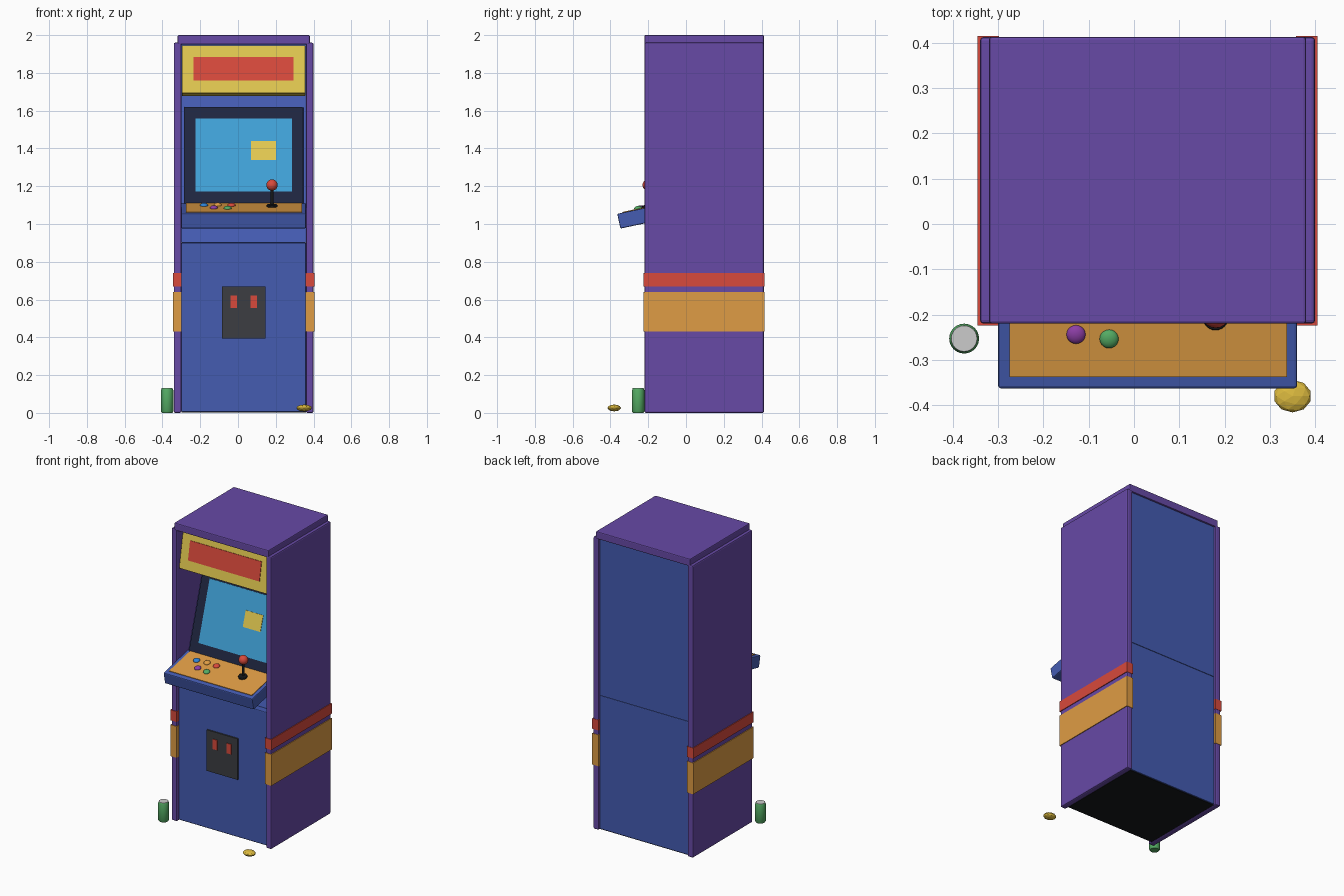
import bpy, math
from mathutils import Matrix, Vector

if "Cube" in bpy.data.objects:
    bpy.data.objects.remove(bpy.data.objects["Cube"])

CX = 0.03  # cabinet centre line


def mat(name, r, g, b):
    m = bpy.data.materials.new(name)
    m.diffuse_color = (*[(c / 255) ** 2.2 for c in (r, g, b)], 1)
    m.use_nodes = True
    m.node_tree.nodes["Principled BSDF"].inputs["Base Color"].default_value = m.diffuse_color
    return m


PURPLE = mat("purple", 103, 75, 165)
BLUE = mat("blue", 70, 92, 176)
ORANGE = mat("orange", 222, 155, 70)
RED = mat("red", 215, 75, 62)
YELLOW = mat("yellow", 226, 200, 82)
NAVY = mat("navy", 36, 42, 66)
GLASS = mat("glass", 66, 160, 214)
DARK = mat("dark", 62, 64, 68)
BLACK = mat("black", 28, 30, 32)
GREEN = mat("green", 85, 170, 100)
VIOLET = mat("violet", 140, 65, 165)
SKY = mat("sky", 50, 130, 215)
GOLD = mat("gold", 220, 185, 65)


def finish(ob, name, material, bevel=0.0, smooth=False):
    ob.name = name
    if material:
        ob.data.materials.append(material)
    if bevel:
        m = ob.modifiers.new("bevel", "BEVEL")
        m.width, m.segments = bevel, 2
    if smooth:
        bpy.ops.object.shade_smooth_by_angle(angle=math.radians(40))
    return ob


def box(name, x, y, z, material, bevel=0.0, frame=Matrix()):
    """Box from (min, max) ranges, placed in an optional tilted frame."""
    bpy.ops.mesh.primitive_cube_add(size=1)
    ob = bpy.context.object
    size = [r[1] - r[0] for r in (x, y, z)]
    mid = Vector([(r[0] + r[1]) / 2 for r in (x, y, z)])
    ob.data.transform(Matrix.Translation(mid) @ Matrix.Diagonal((*size, 1)))
    ob.matrix_world = frame
    return finish(ob, name, material, bevel)


def tilt(y, z, degrees):
    return Matrix.Translation((0, y, z)) @ Matrix.Rotation(math.radians(degrees), 4, "X")


def cylinder(name, loc, r, h, material, bevel=0.0, frame=Matrix(), sides=24):
    bpy.ops.mesh.primitive_cylinder_add(vertices=sides, radius=r, depth=h)
    ob = bpy.context.object
    ob.matrix_world = frame @ Matrix.Translation(loc)
    return finish(ob, name, material, bevel, True)


def extrude_x(name, profile, x0, x1, material):
    """Extrude a (y, z) profile along x."""
    n = len(profile)
    verts = [(x, y, z) for x in (x0, x1) for y, z in profile]
    faces = [tuple(range(n))[::-1], tuple(range(n, 2 * n))]
    faces += [(i, (i + 1) % n, n + (i + 1) % n, n + i) for i in range(n)]
    me = bpy.data.meshes.new(name)
    me.from_pydata(verts, [], faces)
    ob = bpy.data.objects.new(name, me)
    bpy.context.collection.objects.link(ob)
    return finish(ob, name, material, 0.004)


def revolve(name, profile, loc, material, sides=24):
    """Turn an (r, z) profile around a vertical axis."""
    n = len(profile)
    verts = [(r * math.cos(2 * math.pi * i / sides), r * math.sin(2 * math.pi * i / sides), z)
             for i in range(sides) for r, z in profile]
    faces = [(i * n + j, (i + 1) % sides * n + j, (i + 1) % sides * n + j + 1, i * n + j + 1)
             for i in range(sides) for j in range(n - 1)]
    faces += [tuple(i * n for i in range(sides))[::-1],
              tuple(i * n + n - 1 for i in range(sides))]
    me = bpy.data.meshes.new(name)
    me.from_pydata(verts, [], faces)
    ob = bpy.data.objects.new(name, me)
    bpy.context.collection.objects.link(ob)
    ob.location = loc
    bpy.ops.object.select_all(action="DESELECT")
    ob.select_set(True)
    bpy.context.view_layer.objects.active = ob
    return finish(ob, name, material, 0, True)


# side panels with wrapped stripes
for side, s in (("left", -1), ("right", 1)):
    def span(a, b):
        return sorted((CX + s * a, CX + s * b))
    box(side + "_side_panel", span(0.33, 0.37), (-0.22, 0.413), (0, 1.96), PURPLE, 0.008)
    box(side + "_upper_stripe", span(0.328, 0.375), (-0.224, 0.415), (0.67, 0.74), RED)
    box(side + "_lower_stripe", span(0.328, 0.375), (-0.224, 0.415), (0.43, 0.64), ORANGE)

# cabinet body and roof
INNER = (-0.30, 0.36)
box("lower_body", INNER, (-0.20, 0.402), (0.006, 0.90), BLUE, 0.005)
box("base_plate", INNER, (-0.19, 0.395), (0.002, 0.03), BLACK)
extrude_x("upper_body", [(-0.158, 0.90), (0.402, 0.90), (0.402, 1.955), (0.165, 1.955)],
          *INNER, BLUE)
box("roof", (-0.32, 0.38), (-0.22, 0.413), (1.95, 2.0), PURPLE, 0.006)

# lit sign box above the screen
f = tilt(-0.18, 1.82, -10)
box("sign_box", (-0.297, 0.357), (0, 0.10), (-0.129, 0.129), YELLOW, 0.005, f)
box("sign_panel", (-0.235, 0.295), (-0.004, 0.02), (-0.062, 0.065), RED, 0, f)

# leaning screen
f = tilt(-0.035, 1.367, -17)
box("screen_bezel", (-0.287, 0.347), (0, 0.04), (-0.275, 0.265), NAVY, 0.006, f)
box("screen_glass", (-0.225, 0.285), (-0.003, 0.02), (-0.205, 0.20), GLASS, 0, f)
box("screen_block", (0.07, 0.20), (-0.006, 0.02), (-0.03, 0.075), YELLOW, 0, f)

# sloping control deck; frame origin is its top front edge
f = tilt(-0.364, 1.054, 12)
box("control_deck", INNER, (0, 0.27), (-0.08, 0), BLUE, 0.006, f)
box("control_top", (-0.275, 0.338), (0.028, 0.265), (-0.02, 0.004), ORANGE, 0, f)
for i, (x, y, m) in enumerate([(-0.18, 0.188, SKY), (-0.107, 0.195, ORANGE), (-0.034, 0.19, RED),
                               (-0.128, 0.124, VIOLET), (-0.055, 0.114, GREEN)]):
    bpy.ops.mesh.primitive_uv_sphere_add(segments=20, ring_count=10, radius=0.021)
    ob = bpy.context.object
    ob.matrix_world = f @ Matrix.Translation((x, y, 0.006)) @ Matrix.Diagonal((1, 1, 0.6, 1))
    finish(ob, "button_%d" % (i + 1), m, 0, True)

# joystick
cylinder("joystick_base", (0.18, 0.163, 0.009), 0.028, 0.012, BLACK, 0.003, f)
cylinder("joystick_shaft", (0.18, -0.20, 1.145), 0.008, 0.10, BLACK, sides=12)
bpy.ops.mesh.primitive_uv_sphere_add(segments=20, ring_count=12, radius=0.03,
                                     location=(0.18, -0.20, 1.206))
finish(bpy.context.object, "joystick_ball", RED, 0, True)

# coin door
box("coin_door", (-0.085, 0.145), (-0.21, -0.19), (0.395, 0.67), DARK)
for name, x in (("left", -0.022), ("right", 0.083)):
    box(name + "_coin_slot", (x - 0.017, x + 0.017), (-0.215, -0.20), (0.555, 0.622), RED)

# drink can on the floor
revolve("can_body", [(0.028, 0), (0.033, 0.008), (0.033, 0.118), (0.029, 0.129)],
        (-0.375, -0.253, 0), GREEN)
cylinder("can_lid", (-0.375, -0.253, 0.129), 0.029, 0.006, None, 0.001)

# crumpled wrapper, low-poly
bpy.ops.mesh.primitive_ico_sphere_add(subdivisions=2, radius=1, location=(0.35, -0.38, 0.026))
bpy.context.object.scale = (0.042, 0.036, 0.018)
finish(bpy.context.object, "crumpled_wrapper", GOLD)
